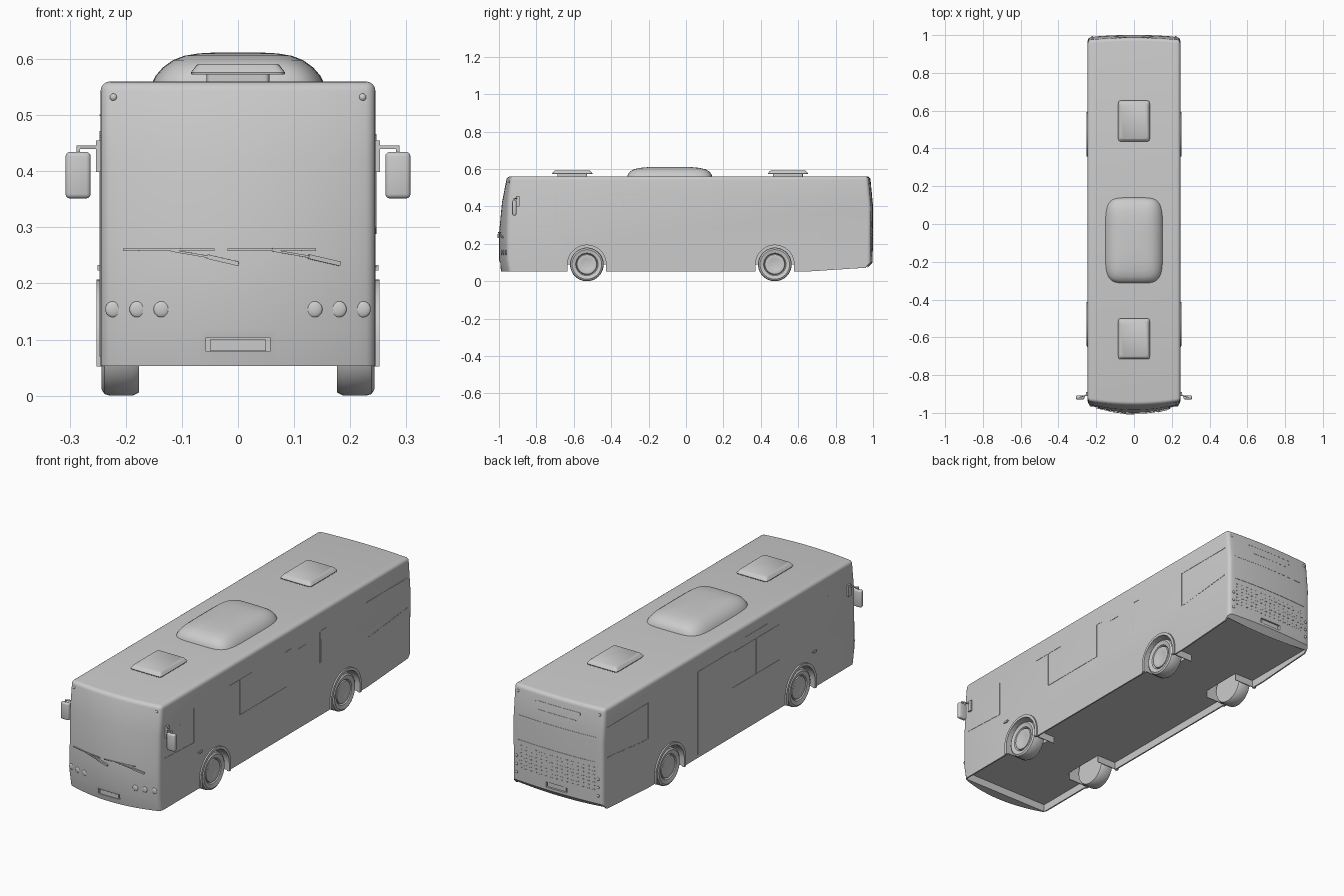
import bpy, bmesh, math
from mathutils import Vector, Matrix

if "Cube" in bpy.data.objects:
    bpy.data.objects.remove(bpy.data.objects["Cube"])

HW = 0.245                      # body half width
WHEELS = (-0.53, 0.475)
FRONT = [(-0.988, 0.053), (-1.0, 0.12), (-1.0, 0.25), (-0.984, 0.42), (-0.957, 0.56)]


def bow(x, z):
    k = 0.045 - 0.025 * max(0, min(1, (z - 0.25) / 0.31))
    return k * (x / HW) ** 2


def front_y(x, z):
    for (ya, za), (yb, zb) in zip(FRONT, FRONT[1:]):
        if z <= zb:
            return ya + (yb - ya) * (z - za) / (zb - za) + bow(x, z)
    return FRONT[-1][0] + bow(x, z)


def finish(name, bm, angle=35):
    bmesh.ops.recalc_face_normals(bm, faces=bm.faces[:])
    me = bpy.data.meshes.new(name)
    bm.to_mesh(me)
    bm.free()
    ob = bpy.data.objects.new(name, me)
    bpy.context.collection.objects.link(ob)
    smooth(ob, angle)
    return ob


def smooth(ob, angle=35):
    bpy.ops.object.select_all(action='DESELECT')
    ob.select_set(True)
    bpy.context.view_layer.objects.active = ob
    bpy.ops.object.shade_smooth_by_angle(angle=math.radians(angle))


def box(bm, c, s, rot=None):
    m = Matrix.Translation(c) @ (rot or Matrix()) @ Matrix.Diagonal((*s, 1))
    return bmesh.ops.create_cube(bm, size=1, matrix=m)['verts']


def bar(bm, p, q, w, h):
    p, q = Vector(p), Vector(q)
    d = q - p
    box(bm, (p + q) / 2, (w, h, d.length), d.to_track_quat('Z', 'Y').to_matrix().to_4x4())


def prism(bm, pts, x0, x1):
    f = bm.faces.new([bm.verts.new((x0, y, z)) for y, z in pts])
    r = bmesh.ops.extrude_face_region(bm, geom=[f])
    bmesh.ops.translate(bm, vec=(x1 - x0, 0, 0),
                        verts=[v for v in r['geom'] if isinstance(v, bmesh.types.BMVert)])


def arch(yc, r, zb):
    a = [(yc + r * math.cos(math.pi * i / 24), 0.09 + r * math.sin(math.pi * i / 24)) for i in range(25)]
    return [(yc + r, zb)] + a + [(yc - r, zb)]


def loft(bm, rings, cy, n=5, count=64):
    loops = []
    for z, hx, hy in rings:
        loop = []
        for i in range(count):
            c, s = math.cos(2 * math.pi * i / count), math.sin(2 * math.pi * i / count)
            loop.append(bm.verts.new((hx * math.copysign(abs(c) ** (2 / n), c),
                                      cy + hy * math.copysign(abs(s) ** (2 / n), s), z)))
        loops.append(loop)
    for a, b in zip(loops, loops[1:]):
        for i in range(count):
            j = (i + 1) % count
            bm.faces.new((a[i], a[j], b[j], b[i]))
    bm.faces.new(loops[0])
    bm.faces.new(loops[-1])


# body shell: side profile carried across the width, front bowed, upper edges rounded
bm = bmesh.new()
profile = FRONT + [(0.985, 0.56), (1.0, 0.40), (0.998, 0.10), (0.97, 0.072), (0.65, 0.052)]
N, P = 14, len(profile)
rows = []
for i in range(N + 1):
    x = -HW + 2 * HW * i / N
    rows.append([bm.verts.new((x, y + (bow(x, z) if y < -0.9 else -0.012 * (x / HW) ** 2 if y > 0.9 else 0), z))
                 for y, z in profile])
for a, b in zip(rows, rows[1:]):
    for i in range(P):
        bm.faces.new((a[i], a[(i + 1) % P], b[(i + 1) % P], b[i]))
bm.faces.new(rows[0])
bm.faces.new(rows[-1])
bmesh.ops.recalc_face_normals(bm, faces=bm.faces[:])
edges = [e for e in bm.edges if e.calc_face_angle() > 0.6 and max(v.co.z for v in e.verts) > 0.105]
bmesh.ops.bevel(bm, geom=edges, offset=0.017, segments=4, profile=0.5, affect='EDGES')
body = finish('bus_body', bm)


# hollow underside, wheel wells and plate recesses
def cut(bm):
    c = finish('cutter', bm)
    c.hide_render = True
    m = body.modifiers.new('cut', 'BOOLEAN')
    m.operation, m.solver, m.object = 'DIFFERENCE', 'EXACT', c
    bpy.context.view_layer.objects.active = body
    bpy.ops.object.modifier_apply(modifier=m.name)
    bpy.data.objects.remove(c)


bm = bmesh.new()
box(bm, (0, 0.015, 0.04), (0.476, 1.91, 0.1))
cut(bm)
bm = bmesh.new()
for y in WHEELS:
    for s in (-1, 1):
        prism(bm, arch(y, 0.104, -0.05), s * 0.135, s * 0.3)
cut(bm)
bm = bmesh.new()
box(bm, (0, -1.0, 0.091), (0.114, 0.035, 0.025))
box(bm, (0, 1.0, 0.125), (0.114, 0.03, 0.025))
cut(bm)
smooth(body)

bm = bmesh.new()
box(bm, (0, -0.985, 0.09), (0.1, 0.012, 0.02))
box(bm, (0, 0.987, 0.125), (0.1, 0.012, 0.02))
finish('plate_panels', bm)

# wheels, arch trims and well liners
tyre = [(0, .234), (.03, .234), (.044, .239), (.052, .237), (.055, .229), (.06, .238), (.079, .243),
        (.087, .238), (.09, .228), (.09, .188), (.084, .176), (.05, .176), (0, .176)]
for end, y in zip(('front', 'rear'), WHEELS):
    for side, s in (('left', -1), ('right', 1)):
        bm = bmesh.new()
        vs = [bm.verts.new((s * x, y, 0.09 + r)) for r, x in tyre]
        es = [bm.edges.new(p) for p in zip(vs, vs[1:])]
        bmesh.ops.spin(bm, geom=vs + es, cent=(0, y, 0.09), axis=(1, 0, 0), angle=2 * math.pi, steps=40)
        bmesh.ops.remove_doubles(bm, verts=bm.verts[:], dist=0.0003)
        finish(f'{end}_{side}_wheel', bm, 40)
        bm = bmesh.new()
        prism(bm, arch(y, 0.117, 0.052) + arch(y, 0.103, 0.052)[::-1], s * 0.24, s * 0.252)
        prism(bm, arch(y, 0.107, 0.056) + arch(y, 0.1035, 0.056)[::-1], s * 0.135, s * 0.242)
        finish(f'{end}_{side}_wheel_arch', bm)

# roof unit and two hatches
bm = bmesh.new()
loft(bm, [(.555, .154, .228), (.57, .147, .224), (.585, .134, .214), (.598, .116, .193),
          (.606, .095, .16), (.610, .07, .115), (.612, .035, .055)], -0.087)
finish('roof_air_unit', bm, 50)
for name, y in (('front_roof_hatch', -0.608), ('rear_roof_hatch', 0.545)):
    bm = bmesh.new()
    loft(bm, [(.555, .056, .08), (.572, .056, .08), (.572, .083, .107), (.576, .084, .108),
              (.589, .074, .097), (.591, .071, .094)], y, n=16)
    finish(name, bm)

# mirrors with arms and mounts
for side, s in (('left', -1), ('right', 1)):
    bm = bmesh.new()
    vs = box(bm, (s * 0.285, -0.918, 0.393), (0.045, 0.022, 0.083))
    bmesh.ops.bevel(bm, geom=bm.edges[:], offset=0.008, segments=3, profile=0.5, affect='EDGES')
    box(bm, (s * 0.249, -0.9, 0.427), (0.009, 0.02, 0.056))
    bar(bm, (s * 0.25, -0.905, 0.443), (s * 0.287, -0.918, 0.443), 0.006, 0.006)
    bar(bm, (s * 0.285, -0.918, 0.445), (s * 0.285, -0.918, 0.43), 0.006, 0.006)
    finish(f'{side}_mirror', bm)

# headlights and upper marker lights
bm = bmesh.new()
for s in (-1, 1):
    for x, z, r in ((.222, .154, .0145), (.179, .154, .0145), (.136, .154, .0145), (.222, .532, .0065)):
        m = Matrix.Translation((s * x, front_y(x, z) + 0.001, z)) @ Matrix.Diagonal((r, 0.005, r, 1))
        bmesh.ops.create_uvsphere(bm, u_segments=20, v_segments=10, radius=1, matrix=m)
finish('front_lights', bm)

# wipers: thin blade plus heavier arm
bm = bmesh.new()
for dx in (0, 0.181):
    def at(x, z): return (x + dx, front_y(x + dx, z) - 0.005, z)
    bar(bm, at(-0.205 if not dx else -0.2, .26), at(-0.12, .261), .003, .004)
    bar(bm, at(-0.12, .261), at(-0.042, .26), .003, .004)
    bar(bm, at(-0.12, .259), at(-0.05, .247), .004, .004)
    bar(bm, at(-0.055, .248), at(0.001, .235), .008, .008)
finish('wipers', bm)

# side window, door and panel seams: (side, y0, z0, y1, z1)
lines = [(-.80, .30, -.80, .42), (-.69, .29, -.69, .46), (-.92, .30, -.69, .29), (-.335, .29, -.335, .46),
         (-.42, .462, -.24, .462), (.02, .29, .02, .46), (.02, .462, .06, .462), (.12, .44, .175, .44),
         (.28, .31, .28, .46), (.288, .31, .288, .42), (-.335, .29, .02, .29), (.29, .462, .33, .462),
         (-.66, .23, -.62, .23)]
left = [(.26, .07, .26, .47), (.13, .07, .13, .47), (0, .07, 0, .47), (0, .47, .26, .47), (0, .29, -.37, .29),
        (-.02, .462, -.37, .462), (-.19, .29, -.19, .46), (-.37, .29, -.37, .46), (-.74, .07, -.74, .46),
        (-.10, .50, -.28, .50), (-.66, .23, -.62, .23)]
both = [(.64, .29, .64, .465), (.64, .465, .955, .465)]
bm = bmesh.new()
for s, group in ((1, lines + both), (-1, left + both)):
    for y0, z0, y1, z1 in group:
        bar(bm, (s * HW, y0, z0), (s * HW, y1, z1), 0.003, 0.003)
    for i in range(14):
        box(bm, (s * HW, 0.66 + i * 0.022, 0.291 + i * 0.0022), (0.003, 0.012, 0.004))
    box(bm, (s * HW, -0.64, 0.228), (0.01, 0.022, 0.01))
finish('side_seams', bm)

# rear engine grille slats, seams and lamps
bm = bmesh.new()
tilt = Matrix.Rotation(math.radians(25), 4, 'Y')


def rear_y(x, z):
    return 1.0 - 0.012 * (x / HW) ** 2 - 0.015 * max(0, (z - 0.4) / 0.16)


for r in range(7):
    for c in range(15):
        x, z = -0.196 + c * 0.028, 0.165 + r * 0.018
        box(bm, (x, rear_y(x, z) - 0.001, z), (0.014, 0.003, 0.005), tilt)
for z, w in ((.30, .21), (.42, .21), (.475, .1), (.515, .12)):
    for i in range(-7, 7):
        a, b = w * i / 7, w * (i + 1) / 7
        bar(bm, (a, rear_y(a, z) - .0005, z), (b, rear_y(b, z) - .0005, z), 0.003, 0.003)
for s in (-1, 1):
    bar(bm, (s * .12, rear_y(.12, .49), .49), (s * .12, rear_y(.12, .515), .515), .003, .003)
    for z in (.14, .18, .22, .53):
        m = Matrix.Translation((s * .22, rear_y(.22, z), z)) @ Matrix.Diagonal((.007, .004, .007, 1))
        bmesh.ops.create_uvsphere(bm, u_segments=14, v_segments=8, radius=1, matrix=m)
finish('rear_grille_and_lamps', bm)
